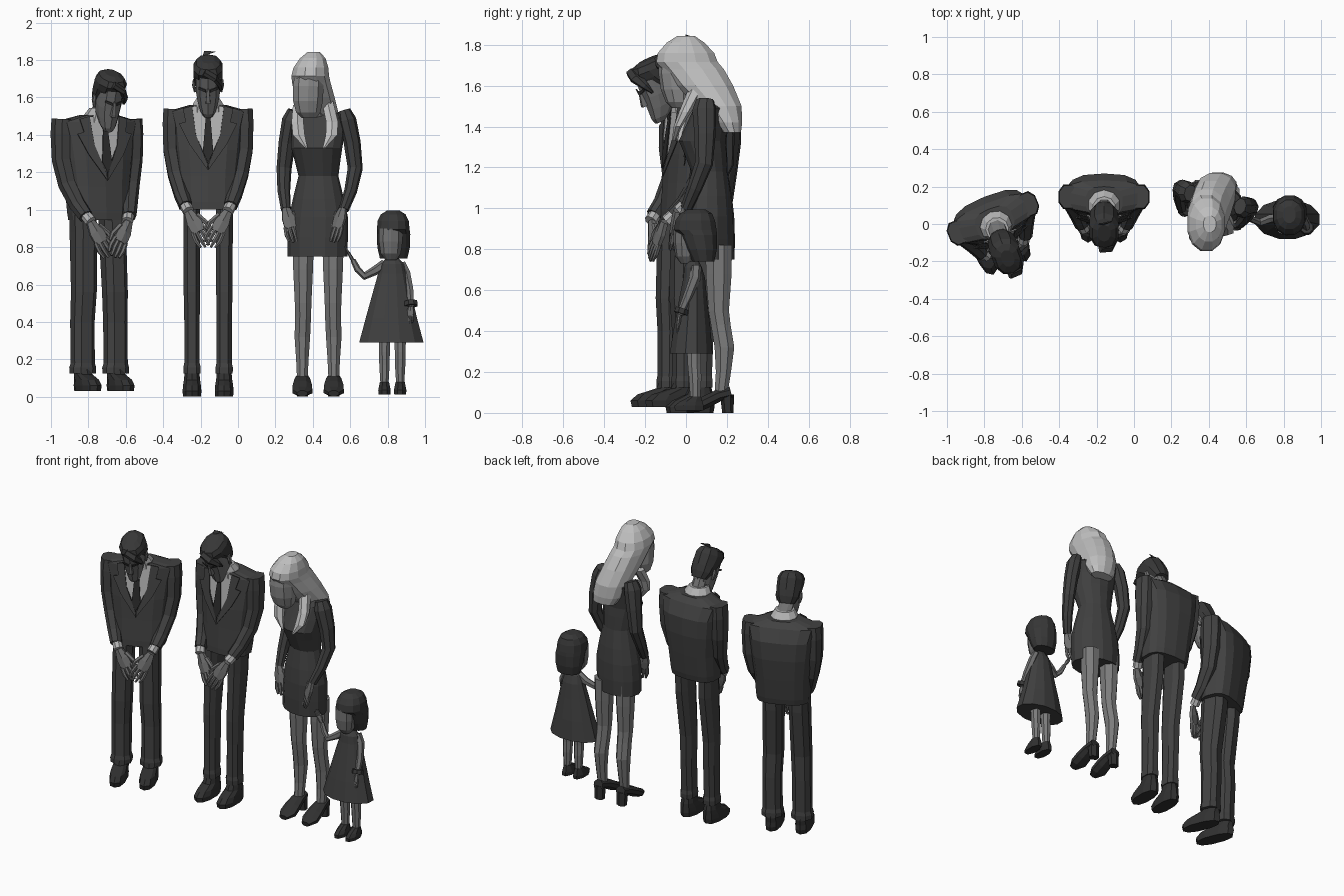
import bpy, bmesh, math
from mathutils import Matrix, Vector

def material(name, v):
    m = bpy.data.materials.new(name)
    m.diffuse_color = (v, v, v, 1)
    return m

SUIT = material("suit charcoal", 0.054)
DRESS = material("dress charcoal", 0.05)
SHOE = material("shoe black", 0.03)
HAIR = material("dark hair", 0.038)
TIE = material("tie black", 0.024)
SKIN = material("skin grey", 0.165)
FACE = material("pale skin grey", 0.28)
STOCK = material("stocking grey", 0.2)
SHIRT = material("shirt light grey", 0.45)
BLONDE = material("light hair", 0.52)
X, Y = Vector((1, 0, 0)), Vector((0, 1, 0))
ID = Matrix()

def finish(name, bm, mat):
    me = bpy.data.meshes.new(name)
    bmesh.ops.recalc_face_normals(bm, faces=bm.faces)
    bm.to_mesh(me)
    bm.free()
    me.materials.append(mat)
    ob = bpy.data.objects.new(name, me)
    bpy.context.collection.objects.link(ob)
    return ob

def loft(name, chains, mat, n=8, p=1.0, ref=None, M=ID):
    """Skin rings (x, y, z, rx, ry): flat rings, or square to the path if ref is given."""
    bm = bmesh.new()
    for ch in chains:
        pos = [Vector(r[:3]) for r in ch]
        loops = []
        for i, r in enumerate(ch):
            u, v = X, Y
            if ref:
                t = (pos[min(i + 1, len(ch) - 1)] - pos[max(i - 1, 0)]).normalized()
                u = (ref - t * ref.dot(t)).normalized()
                v = t.cross(u)
            ring = []
            for k in range(n):
                a = 2 * math.pi * (k + 0.5) / n
                c, s = math.cos(a), math.sin(a)
                c, s = math.copysign(abs(c) ** p, c), math.copysign(abs(s) ** p, s)
                ring.append(bm.verts.new(M @ (pos[i] + u * c * r[3] + v * s * r[4])))
            loops.append(ring)
        for a, b in zip(loops, loops[1:]):
            for k in range(n):
                bm.faces.new((a[k], a[(k + 1) % n], b[(k + 1) % n], b[k]))
        bm.faces.new(loops[0])
        bm.faces.new(loops[-1])
    return finish(name, bm, mat)

def panel(name, polys, mat, M=ID):
    bm = bmesh.new()
    for pts in polys:
        bm.faces.new([bm.verts.new(M @ Vector(q)) for q in pts])
    ob = finish(name, bm, mat)
    mod = ob.modifiers.new("thickness", 'SOLIDIFY')
    mod.thickness, mod.offset = 0.006, 0
    return ob

def hand(name, w, d, side, s=1.0, M=ID, mat=SKIN, thumb=1):
    w, d, side = Vector(w), Vector(d).normalized(), Vector(side).normalized()
    ring = lambda v, a, b: (*v, a * s, b * s)
    palm = [ring(w, .02, .016), ring(w + d * .05 * s, .036, .017), ring(w + d * .1 * s, .036, .014)]
    chains = [palm]
    for i in (-1.5, -.5, .5, 1.5):
        b = w + d * .09 * s + side * i * .018 * s
        chains.append([ring(b, .01, .011), ring(b + d * .04 * s + side * i * .003 * s, .01, .01),
                       ring(b + d * (.085 - .008 * abs(i)) * s, .006, .006)])
    b = w + d * .03 * s + side * thumb * .025 * s
    chains.append([ring(b, .013, .012), ring(b + (d * .05 + side * thumb * .02) * s, .011, .011),
                   ring(b + (d * .085 + side * thumb * .018) * s, .006, .006)])
    loft(name, chains, mat, 6, ref=side, M=M)

def man(tag, M, dz, wide, legw, hip, foot, toe, shoe_z, head, tilt, head_yaw):
    """hip and foot are (x, y, half spread); head is (x, y, z)."""
    U = M @ Matrix.Translation((0, 0, dz))          # upper body frame
    B = U @ Matrix.Diagonal((wide, 1, 1, 1))        # jacket may be broader
    # jacket and sleeves
    loft(tag + "_jacket", [[(0, .115, 1.0, .158, .105), (0, .12, 1.04, .162, .11), (0, .135, 1.18, .168, .116),
         (0, .147, 1.32, .185, .122), (0, .155, 1.44, .2, .115), (0, .145, 1.525, .225, .088),
         (0, .12, 1.56, .1, .08)]], SUIT, 14, .72, M=B)
    for s, side in ((-1, "right"), (1, "left")):
        loft(f"{tag}_{side}_sleeve", [[(s * .19, .145, 1.538, .052, .065), (s * .196, .145, 1.46, .05, .07),
             (s * .193, .14, 1.32, .049, .062), (s * .172, .115, 1.19, .046, .054),
             (s * .142, .05, 1.08, .041, .045), (s * .12, -.005, 1.02, .036, .039)]], SUIT, 8, .85, X, B)
        loft(f"{tag}_{side}_cuff", [[(s * .128, .01, 1.035, .031, .031), (s * .105, -.03, .992, .032, .033)]],
             SHIRT, 8, 1, X, U)
        hand(f"{tag}_{side}_hand", (s * .106, -.032 - .01 * s, .99), (-s * .55, -.2, -1), (1, 0, -s * .55), 1.25, U, thumb=-s)
        # trouser leg and shoe
        hx, fx, yh, yf = hip[0] + s * hip[2], foot[0] + s * foot[2], hip[1], foot[1]
        mx, my = (hx + fx) / 2, (yh + yf) / 2 - .015
        loft(f"{tag}_{side}_trouser_leg", [[(hx, yh, 1.04 + dz, legw, .085), (hx, yh - .005, .88, legw, .085),
             (mx, my, .56, legw * .98, .068), (fx, yf + .005, .4, legw * .93, .064), (fx, yf, .18, legw * .93, .06),
             (fx, yf, .155, legw * 1.05, .064), (fx, yf, .125, legw * 1.03, .062)]], SUIT, 8, .75, M=M)
        z, w, c, r = shoe_z, .05, (toe + yf + .07) / 2, (yf + .07 - toe) / 2
        loft(f"{tag}_{side}_shoe", [[(fx, c, z, w, r * .95), (fx, c, z + .03, w * 1.05, r),
             (fx, c + .015, z + .06, w, r * .85), (fx, yf - .005, z + .09, w * .9, .068), (fx, yf, z + .14, w * .8, .05)]],
             SHOE, 10, .85, M=M)
    # shirt front, lapels, tie
    f = lambda x, z, o=0: (x, .004 + (z - 1.25) * .14 - o, z)
    panel(tag + "_shirt_front", [[f(-.092, 1.55), f(-.07, 1.41), f(0, 1.25), f(.07, 1.41), f(.092, 1.55)]], SHIRT, U)
    panel(tag + "_lapels", [[f(s * .085, 1.555, .007), f(s * .135, 1.54, -.01), f(s * .12, 1.47, .003), f(s * .155, 1.46, -.004),
          f(s * .1, 1.35, .005), f(0, 1.21, .007), f(s * .004, 1.25, .007), f(s * .065, 1.4, .007)] for s in (-1, 1)], SUIT, U)
    panel(tag + "_tie", [[f(-.012, 1.5, .013), f(-.028, 1.31, .013), f(0, 1.25, .013), f(.028, 1.31, .013),
          f(.012, 1.5, .013)], [f(-.026, 1.55, .017), f(-.014, 1.49, .017), f(.014, 1.49, .017), f(.026, 1.55, .017)]], TIE, U)
    # collar, neck
    loft(tag + "_collar", [[(0, .11, 1.52, .098, .09), (0, .1, 1.565, .085, .08), (0, .085, 1.6, .062, .062)]], SHIRT, 10, M=U)
    hx, hy, hz = head
    loft(tag + "_neck", [[(0, .1, 1.54, .052, .055), (0, .08, 1.6, .05, .052),
         (hx, hy + .04, hz - .01, .048, .05)]], SKIN, 8, M=U)
    # head, nose, ears, brows and hair
    H = U @ Matrix.Translation(head) @ Matrix.Rotation(head_yaw, 4, 'Z') @ Matrix.Rotation(tilt, 4, 'X')
    loft(tag + "_head", [[(0, -.06, -.155, .026, .026), (0, -.045, -.13, .042, .05), (0, -.015, -.08, .058, .08),
         (0, 0, -.02, .068, .095), (0, 0, .03, .068, .096), (0, 0, .09, .068, .095), (0, 0, .125, .04, .06)]],
         SKIN, 10, .85, M=H)
    loft(tag + "_nose", [[(0, -.098, -.055, .018, .026), (0, -.1, -.04, .016, .022), (0, -.094, .025, .008, .01)]], SKIN, 4, M=H)
    loft(tag + "_ears", [[(s * .07, .01, -.045, .007, .012), (s * .076, .015, -.01, .01, .02),
         (s * .074, .018, .02, .008, .016)] for s in (-1, 1)], SKIN, 6, M=H)
    panel(tag + "_brows", [[(s * .012, -.1, .022), (s * .05, -.092, .034), (s * .052, -.09, .022),
          (s * .012, -.102, .008)] for s in (-1, 1)], HAIR, H)
    loft(tag + "_hair", [[(0, .055, -.055, .052, .04), (0, .042, -.01, .074, .066), (0, .03, .03, .079, .082),
         (0, .012, .07, .082, .1), (0, .002, .105, .082, .108), (0, .002, .135, .066, .09), (0, .01, .15, .035, .05)]],
         HAIR, 10, .9, M=H)
    loft(tag + "_fringe", [[(-.02, -.09, .125, .03, .02), (.035, -.098, .095, .035, .018), (.062, -.08, .045, .02, .016),
         (.068, -.06, .0, .006, .008)]], HAIR, 6, ref=Y, M=H)
    return H

# two men with bowed heads and folded hands
man("broad_man", Matrix.Translation((-.70, -.105, 0)) @ Matrix.Rotation(math.radians(22), 4, 'Z'),
    -.055, 1.05, .066, (-.015, .1, .084), (-.015, .075, .095), -.135, .03, (-.005, -.03, 1.645),
    math.radians(24), math.radians(-2))
H = man("slim_man", Matrix.Translation((-.16, 0, 0)), 0, 1, .047, (0, .11, .088), (0, .07, .086), -.1, 0,
        (0, .012, 1.668), math.radians(28), 0)
panel("slim_man_hair_tuft", [[(-.03, .06, .14), (-.02, .075, .165), (.04, .085, .155), (0, .065, .15), (.01, .05, .135)]], HAIR, H)

# woman: dress, sleeves, hands
W = Matrix.Translation((.43, .115, 0)) @ Matrix.Rotation(math.radians(-15), 4, 'Z')
loft("woman_dress", [[(-.005, 0, .75, .162, .118), (-.005, 0, .85, .165, .12), (0, 0, .96, .16, .118), (0, 0, 1.06, .138, .108),
     (0, 0, 1.18, .108, .088), (0, -.02, 1.27, .125, .105), (0, -.035, 1.33, .138, .115), (0, -.01, 1.41, .145, .1),
     (0, .015, 1.49, .15, .085), (0, .01, 1.53, .08, .055)]], DRESS, 14, M=W)
for s, side in ((-1, "right"), (1, "left")):
    loft(f"woman_{side}_sleeve", [[(s * .138, .015, 1.53, .034, .045), (s * .155, .015, 1.48, .048, .06),
         (s * .18, .025, 1.36, .045, .053), (s * .197, .025, 1.22, .04, .045), (s * .185, -.025, 1.1, .034, .037),
         (s * .16, -.075, 1.0, .027, .029)]], DRESS, 8, 1, X, W)
    hand(f"woman_{side}_hand", (s * .16, -.08, 1.01), (-s * .32, -.1, -1), (1, -s * .4, -s * .32), 1.12, W, thumb=-s)
    # stocking leg and heeled shoe
    x, f = .428 + s * .08, .428 + s * .084
    loft(f"woman_{side}_leg", [[(x, .16, .82, .062, .07), (x, .16, .68, .057, .068), (x, .16, .5, .048, .054),
         (x, .17, .43, .046, .052), (f, .188, .32, .045, .052), (f, .183, .2, .036, .04), (f, .17, .08, .03, .034)]], STOCK, 8)
    loft(f"woman_{side}_shoe", [[(f, .0, .017, .03, .017), (f, .05, .029, .058, .029), (f, .1, .055, .055, .034),
         (f, .16, .085, .045, .032), (f, .22, .1, .035, .032)]], SHOE, 8, ref=X)
    loft(f"woman_{side}_heel", [[(f, .205, 0, .034, .028), (f, .2, .09, .038, .034)]], SHOE, 6)
# woman: neck, face, long hair
loft("woman_neck", [[(.425, .1, 1.49, .06, .05), (.41, .05, 1.56, .042, .045), (.39, .0, 1.62, .042, .045)]], FACE, 8)
loft("woman_face", [[(.38, -.03, 1.49, .04, .04), (.376, -.035, 1.52, .068, .064), (.374, -.04, 1.58, .083, .083),
     (.376, -.045, 1.66, .086, .09), (.382, -.045, 1.74, .08, .085)]], FACE, 10, .9)
loft("woman_hair", [[(.46, .225, 1.37, .08, .045), (.45, .205, 1.42, .1, .072), (.435, .165, 1.5, .11, .11),
     (.41, .09, 1.6, .11, .145), (.392, .035, 1.68, .106, .155), (.386, .005, 1.715, .104, .155), (.39, .0, 1.76, .096, .142),
     (.4, -.002, 1.81, .07, .095), (.405, .0, 1.842, .035, .045)]], BLONDE, 12, .92)
loft("woman_hair_strands", [[(.32, .05, 1.56, .03, .04), (.318, .0, 1.47, .037, .03), (.325, -.02, 1.4, .037, .02),
     (.365, -.035, 1.33, .008, .01)], [(.478, .05, 1.58, .035, .04), (.503, -.005, 1.47, .037, .03),
     (.5, -.04, 1.4, .036, .02), (.46, -.06, 1.33, .008, .01)]], BLONDE, 6)

# girl: flared dress, arms, legs
loft("girl_dress", [[(.82, .025, .29, .178, .108), (.82, .03, .42, .142, .092), (.823, .035, .56, .105, .07),
     (.825, .04, .66, .078, .055), (.825, .035, .71, .066, .045), (.825, .035, .74, .035, .03)]], DRESS, 12)
loft("girl_raised_arm", [[(.785, .035, .71, .024, .026), (.735, .03, .675, .024, .025), (.675, .01, .645, .021, .021),
     (.64, .02, .68, .018, .018), (.615, .03, .73, .014, .014)]], SKIN, 6, ref=Y)
hand("girl_raised_hand", (.618, .03, .722), (-.45, 0, .8), (0, 1, 0), .55)
loft("girl_hanging_arm", [[(.875, .05, .715, .022, .026), (.9, .045, .66, .024, .028), (.918, .01, .57, .022, .024),
     (.926, -.03, .48, .016, .017)]], SKIN, 6, ref=X)
loft("girl_bracelet", [[(.924, -.018, .51, .036, .034), (.926, -.026, .485, .038, .036)]], HAIR, 8, ref=X)
hand("girl_hanging_hand", (.926, -.03, .485), (-.1, -.1, -1), (1, -.3, 0), .55, thumb=-1)
for s, side in ((-1, "right"), (1, "left")):
    x = .825 + s * .042
    loft(f"girl_{side}_leg", [[(x, .04, .36, .035, .04), (x, .04, .24, .031, .035), (x, .045, .17, .03, .033),
         (x, .045, .05, .022, .025)]], STOCK, 8)
    loft(f"girl_{side}_shoe", [[(x, .015, .012, .034, .075), (x, .015, .035, .036, .077), (x, .025, .055, .032, .06),
         (x, .045, .08, .026, .03)]], SHOE, 8)
# girl: neck, face, bobbed hair
loft("girl_neck", [[(.825, .035, .7, .026, .026), (.825, .03, .79, .026, .026)]], SKIN, 6)
loft("girl_face", [[(.818, .005, .73, .03, .03), (.817, .0, .765, .056, .052), (.817, .0, .83, .066, .062),
     (.818, .0, .9, .066, .06)]], SKIN, 10, .9)
loft("girl_hair", [[(.832, .085, .74, .076, .055), (.832, .075, .8, .09, .078), (.832, .06, .87, .092, .095),
     (.83, .045, .895, .09, .108), (.83, .045, .94, .086, .1), (.83, .05, .975, .068, .08),
     (.83, .05, .995, .035, .045)]], HAIR, 12, .92)
